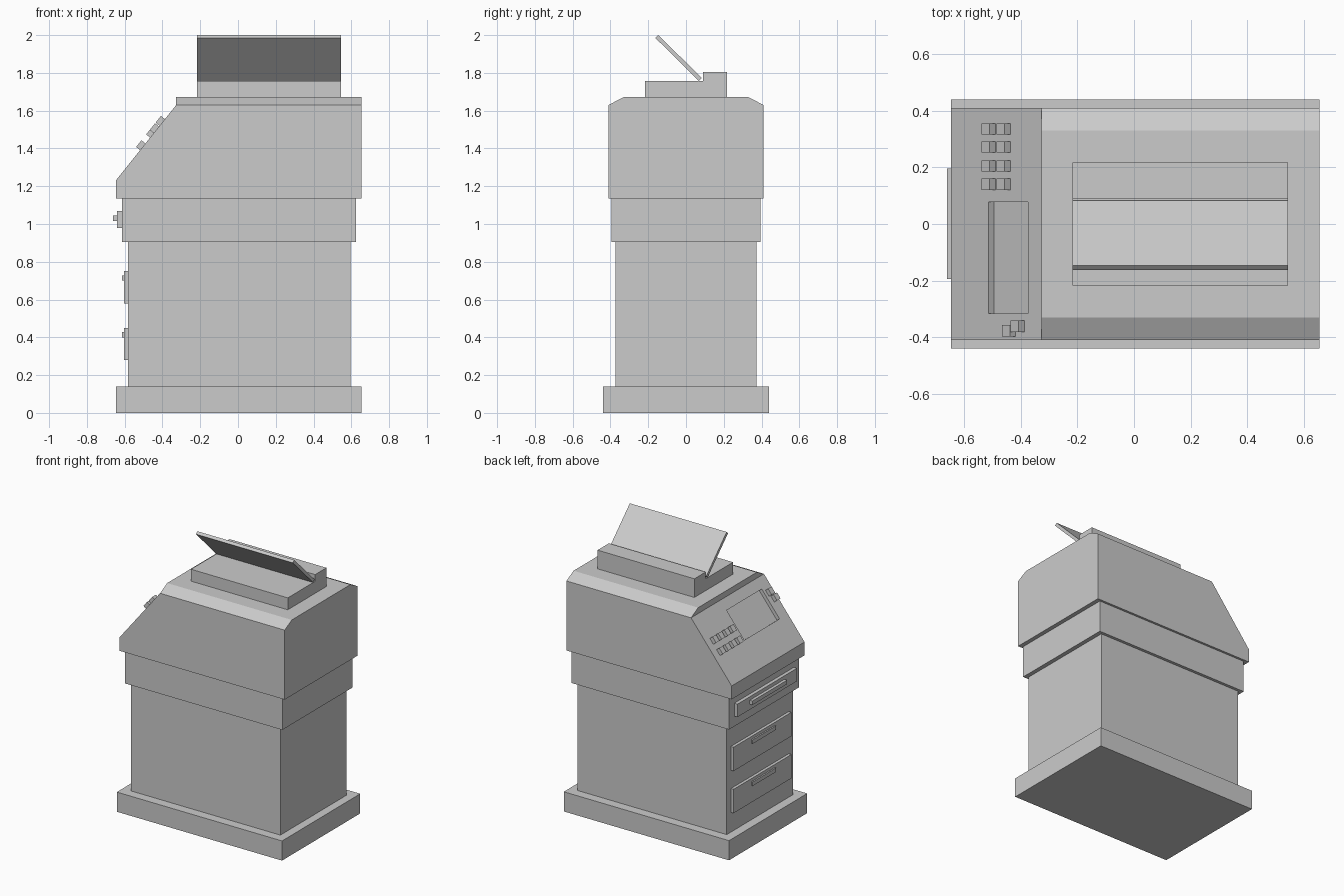
import bpy, bmesh, math
from mathutils import Matrix, Vector

if "Cube" in bpy.data.objects:
    bpy.data.objects.remove(bpy.data.objects["Cube"])


def finish(name, bm):
    bmesh.ops.recalc_face_normals(bm, faces=bm.faces)
    mesh = bpy.data.meshes.new(name)
    bm.to_mesh(mesh)
    bm.free()
    ob = bpy.data.objects.new(name, mesh)
    bpy.context.collection.objects.link(ob)
    return ob


def box(name, x, y, z, matrix=Matrix()):
    """Box from (min, max) ranges, optionally placed by a matrix."""
    bm = bmesh.new()
    lo, hi = Vector((x[0], y[0], z[0])), Vector((x[1], y[1], z[1]))
    size = Matrix.Diagonal((*(hi - lo), 1))
    bmesh.ops.create_cube(bm, size=1, matrix=matrix @ Matrix.Translation((lo + hi) / 2) @ size)
    return finish(name, bm)


def prism(name, points, axis, lo, hi):
    """Profile extruded along 'x' (points are y,z) or 'y' (points are x,z)."""
    bm = bmesh.new()
    place = (lambda a, b: (lo, a, b)) if axis == 'x' else (lambda a, b: (a, lo, b))
    face = bm.faces.new([bm.verts.new(place(*p)) for p in points])
    ext = bmesh.ops.extrude_face_region(bm, geom=[face])
    verts = [g for g in ext['geom'] if isinstance(g, bmesh.types.BMVert)]
    step = (hi - lo, 0, 0) if axis == 'x' else (0, hi - lo, 0)
    bmesh.ops.translate(bm, verts=verts, vec=step)
    return finish(name, bm)


# Stacked body
box("base_plinth", (-0.647, 0.655), (-0.44, 0.44), (0, 0.14))
box("lower_cabinet", (-0.582, 0.595), (-0.373, 0.373), (0.14, 0.905))
box("middle_cabinet", (-0.615, 0.625), (-0.394, 0.394), (0.905, 1.135))
upper = prism("upper_body", [(-0.647, 1.135), (0.655, 1.135), (0.655, 1.63),
                             (-0.327, 1.63), (-0.647, 1.23)], 'y', -0.41, 0.41)
prism("chamfered_top", [(-0.41, 1.63), (0.41, 1.63), (0.33, 1.672), (-0.33, 1.672)],
      'x', -0.327, 0.655)

# Frame of the sloped control panel: local x runs up the slope, z points out
angle = math.atan2(0.40, 0.32)
slope = Matrix.Translation((-0.647, 0, 1.23)) @ Matrix.Rotation(-angle, 4, 'Y')


def along(x):
    return (x + 0.647) / math.cos(angle)


# Recessed display
cutter = box("display_cutter", (along(-0.515), along(-0.375)), (-0.317, 0.078),
             (-0.025, 0.05), slope)
cutter.hide_render = True
mod = upper.modifiers.new("display_recess", 'BOOLEAN')
mod.operation, mod.solver, mod.object = 'DIFFERENCE', 'EXACT', cutter
bpy.context.view_layer.objects.active = upper
bpy.ops.object.modifier_apply(modifier=mod.name)
bpy.data.objects.remove(cutter)

# Panel buttons: keypad grid and two keys beside the display
spots = [(x, y) for x in (-0.518, -0.465) for y in (0.336, 0.272, 0.205, 0.14)]
spots += [(-0.446, -0.377), (-0.415, -0.361)]
for i, (x, y) in enumerate(spots):
    box(f"button_{i + 1}", (along(x), along(x + 0.028)), (y - 0.02, y + 0.02),
        (-0.005, 0.027), slope)

# Paper drawers with handles
for name, z in (("upper", 0.58), ("lower", 0.28)):
    box(f"{name}_drawer", (-0.603, -0.58), (-0.325, 0.325), (z, z + 0.17))
    box(f"{name}_drawer_handle", (-0.613, -0.60), (-0.14, 0.125), (z + 0.12, z + 0.148))

# Output tray with wide handle
box("tray_front", (-0.64, -0.61), (-0.335, 0.335), (0.978, 1.07))
box("tray_handle", (-0.661, -0.635), (-0.195, 0.197), (1.017, 1.045))

# Scanner bed, hinge block and raised lid
box("scanner_bed", (-0.218, 0.545), (-0.218, 0.09), (1.672, 1.757))
box("hinge_block", (-0.218, 0.545), (0.09, 0.217), (1.672, 1.805))
prism("scanner_lid", [(0.068, 1.757), (0.083, 1.773), (-0.146, 2.0), (-0.162, 1.985)],
      'x', -0.218, 0.545)
